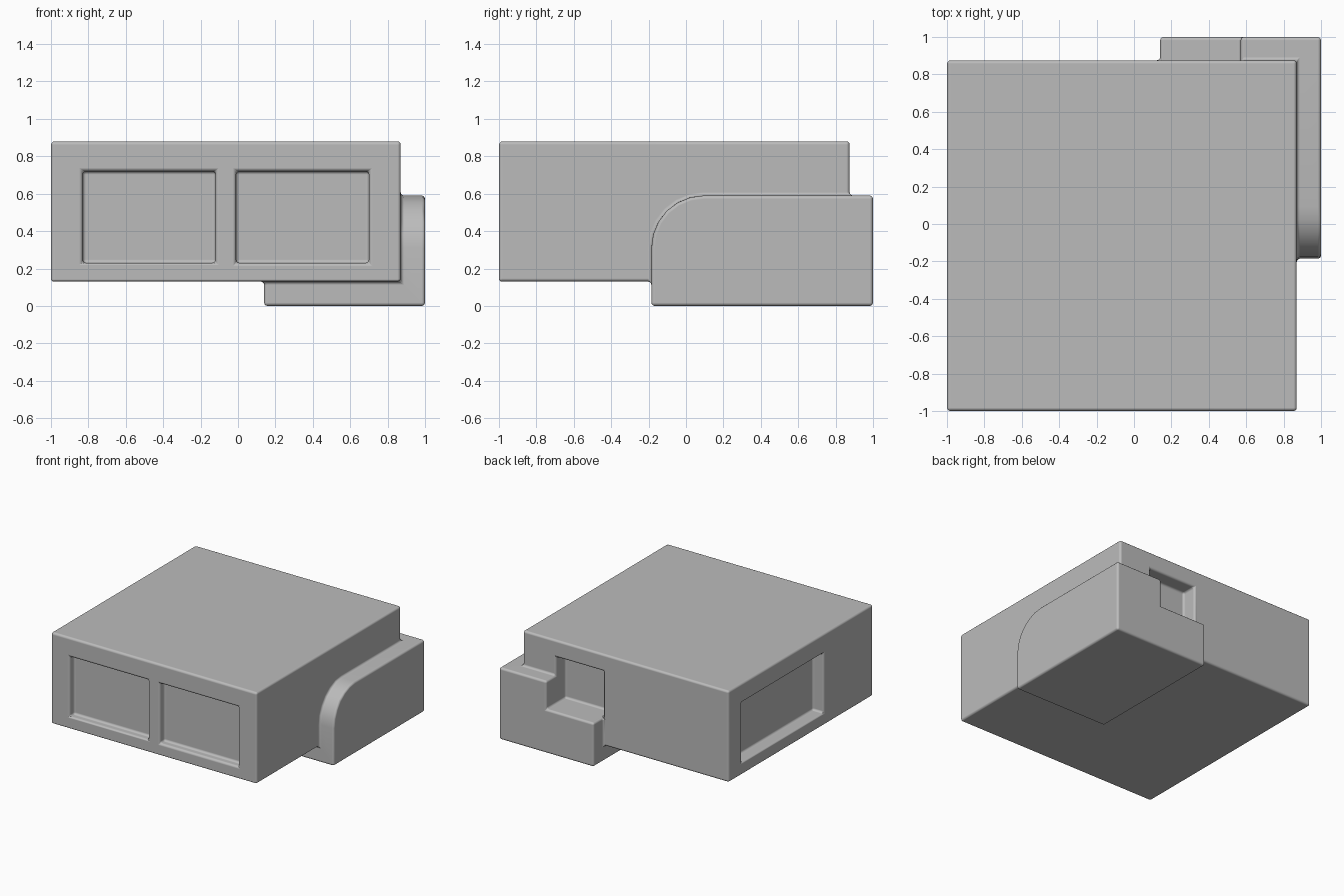
import bpy, bmesh, math
from mathutils import Vector

cube = bpy.data.objects.get("Cube")
if cube:
    bpy.data.objects.remove(cube, do_unlink=True)

grey = bpy.data.materials.new("plain_grey")
grey.use_nodes = True
COLOUR = (0.5, 0.5, 0.5, 1)
grey.diffuse_color = COLOUR
grey.node_tree.nodes["Principled BSDF"].inputs["Base Color"].default_value = COLOUR


def add_object(name, bm):
    bmesh.ops.recalc_face_normals(bm, faces=bm.faces)
    mesh = bpy.data.meshes.new(name)
    bm.to_mesh(mesh)
    bm.free()
    mesh.materials.append(grey)
    obj = bpy.data.objects.new(name, mesh)
    bpy.context.collection.objects.link(obj)
    return obj


def box(name, low, high):
    bm = bmesh.new()
    bmesh.ops.create_cube(bm, size=1)
    low, high = Vector(low), Vector(high)
    for v in bm.verts:
        v.co = (low + high) / 2 + v.co * (high - low)
    return add_object(name, bm)


def combine(target, tool, operation):
    mod = target.modifiers.new(tool.name, 'BOOLEAN')
    mod.operation = operation
    mod.solver = 'EXACT'
    mod.object = tool
    bpy.context.view_layer.objects.active = target
    bpy.ops.object.modifier_apply(modifier=mod.name)
    bpy.data.objects.remove(tool, do_unlink=True)


# Main block
body = box("block_body", (-1, -1, 0.13), (0.87, 0.875, 0.88))

# Corner wrap: side profile with one rounded top corner, extruded along x
FRONT, TOP, RADIUS, STEPS = -0.185, 0.59, 0.28, 6
profile = [(1, TOP), (1, 0), (FRONT, 0)]
for i in range(STEPS + 1):
    a = math.pi / 2 * i / STEPS
    profile.append((FRONT + RADIUS * (1 - math.cos(a)), TOP - RADIUS * (1 - math.sin(a))))
bm = bmesh.new()
face = bm.faces.new([bm.verts.new((0.14, y, z)) for y, z in profile])
side = bmesh.ops.extrude_face_region(bm, geom=[face])["geom"]
bmesh.ops.translate(bm, vec=(0.86, 0, 0),
                    verts=[g for g in side if isinstance(g, bmesh.types.BMVert)])
combine(body, add_object("corner_wrap", bm), 'UNION')

# Recessed panels on the front and on the -x side, and the notch at the back
recesses = {
    "front_panel_a": ((-0.83, -1.2, 0.23), (-0.12, -0.94, 0.72)),
    "front_panel_b": ((-0.01, -1.2, 0.23), (0.70, -0.94, 0.72)),
    "side_panel": ((-1.2, -0.36, 0.23), (-0.9, 0.70, 0.72)),
    "back_notch": ((0.14, 0.75, 0.36), (0.57, 1.2, 0.74)),
}
for name, (low, high) in recesses.items():
    combine(body, box(name, low, high), 'DIFFERENCE')

# Soft rounded edges
bevel = body.modifiers.new("soft_edges", 'BEVEL')
bevel.width = 0.018
bevel.segments = 3
bevel.limit_method = 'ANGLE'
bevel.angle_limit = math.radians(30)
bevel.harden_normals = True
for poly in body.data.polygons:
    poly.use_smooth = True
    poly.material_index = 0
